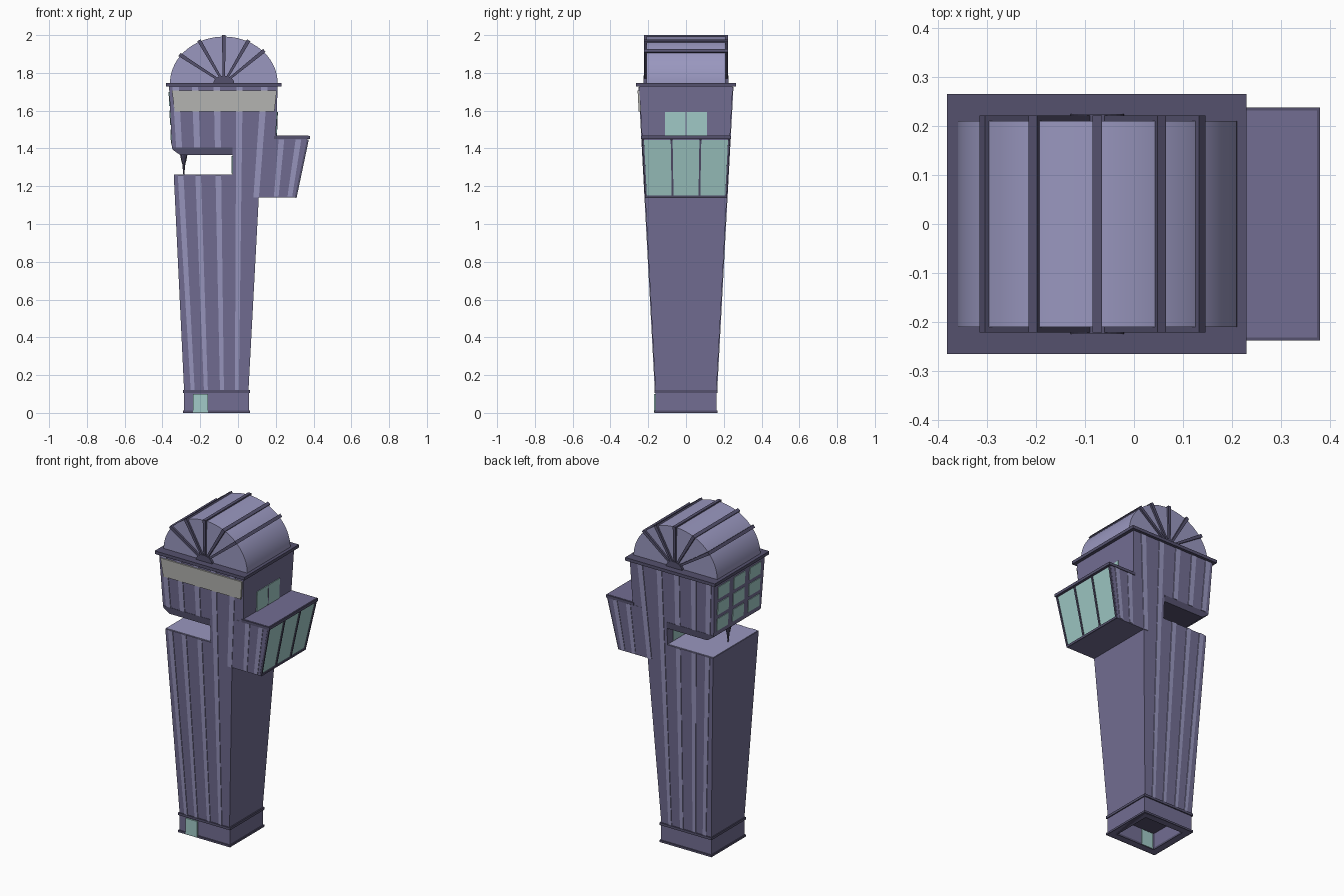
import bpy, bmesh, math
from mathutils import Vector

if "Cube" in bpy.data.objects:
    bpy.data.objects.remove(bpy.data.objects["Cube"])

def material(name, rgb):
    m = bpy.data.materials.new(name)
    m.diffuse_color = (*rgb, 1)
    m.use_nodes = True
    m.node_tree.nodes["Principled BSDF"].inputs["Base Color"].default_value = m.diffuse_color
    return m

BODY = material("body_purple", (.17, .155, .29))
LIGHT = material("light_purple", (.32, .31, .52))
DARK = material("dark_trim", (.09, .083, .155))
GLASS = material("glass", (.36, .60, .58))
PALE = material("pale_panel", (.48, .48, .46))

def wall(z):
    """Half depth of the tapering tower at height z."""
    return .155 + .0535 * z

def make(name, bm, mat):
    bmesh.ops.recalc_face_normals(bm, faces=bm.faces)
    me = bpy.data.meshes.new(name)
    bm.to_mesh(me)
    bm.free()
    me.materials.append(mat)
    ob = bpy.data.objects.new(name, me)
    bpy.context.collection.objects.link(ob)
    return ob

def loft(name, a, b, mat):
    """Solid between two matching polygons."""
    bm = bmesh.new()
    va = [bm.verts.new(p) for p in a]
    vb = [bm.verts.new(p) for p in b]
    bm.faces.new(va)
    bm.faces.new(vb)
    for i in range(len(va)):
        j = (i + 1) % len(va)
        bm.faces.new((va[i], va[j], vb[j], vb[i]))
    return make(name, bm, mat)

def slab(name, pts, depth, mat):
    return loft(name, pts, [Vector(p) + Vector(depth) for p in pts], mat)

def tapered(name, profile, mat, off=0):
    """Front profile (x, z) running through the tower with its depth taper."""
    return loft(name, [(x, -wall(z) - off, z) for x, z in profile],
                [(x, wall(z) + off, z) for x, z in profile], mat)

def extrude(name, profile, y0, y1, mat):
    return loft(name, [(x, y0, z) for x, z in profile], [(x, y1, z) for x, z in profile], mat)

def box(name, x0, x1, y0, y1, z0, z1, mat):
    return extrude(name, [(x0, z0), (x1, z0), (x1, z1), (x0, z1)], y0, y1, mat)

def ring(name, x0, x1, y, z0, z1, t, mat):
    """Rectangular frame open through the middle."""
    bm = bmesh.new()
    loops = []
    for d, z in ((0, z0), (0, z1), (t, z1), (t, z0)):
        loops.append([bm.verts.new(p) for p in ((x0 + d, -y + d, z), (x1 - d, -y + d, z),
                                                (x1 - d, y - d, z), (x0 + d, y - d, z))])
    for k in range(4):
        a, b = loops[k], loops[(k + 1) % 4]
        for i in range(4):
            j = (i + 1) % 4
            bm.faces.new((a[i], a[j], b[j], b[i]))
    return make(name, bm, mat)

# Hollow base, its trims and the door
ring("base_wall", -.285, .057, .161, 0, .11, .035, BODY)
ring("base_foot_trim", -.291, .063, .168, 0, .012, .045, DARK)
box("base_top_trim", -.291, .063, -.168, .168, .105, .12, DARK)
box("door", -.238, -.16, -.169, -.12, .002, .1, GLASS)

# Tower with the balcony notch
tapered("tower", [(-.285, .11), (.055, .11), (.11, 1.14), (.125, 1.45), (.2, 1.45), (.21, 1.73),
                  (-.365, 1.73), (-.35, 1.4), (-.03, 1.4), (-.03, 1.26), (-.34, 1.26)], BODY)
tapered("notch_ceiling", [(-.35, 1.405), (-.345, 1.392), (-.305, 1.365), (-.03, 1.365), (-.03, 1.405)], DARK, .002)
slab("notch_floor", [(-.338, -.218, 1.26), (-.03, -.218, 1.26), (-.03, .218, 1.26), (-.338, .218, 1.26)],
     (0, 0, .003), LIGHT)
slab("notch_window", [(-.03, -.17, 1.268), (-.03, .17, 1.268), (-.03, .17, 1.36), (-.03, -.17, 1.36)],
     (-.004, 0, 0), GLASS)

# Hanging spike under the notch ceiling
for nm, r1, r2, z0, z1 in (("spike_holder", .012, .022, 1.325, 1.375), ("spike_tip", .002, .01, 1.255, 1.33)):
    bm = bmesh.new()
    bmesh.ops.create_cone(bm, cap_ends=True, segments=10, radius1=r1, radius2=r2, depth=z1 - z0)
    bmesh.ops.translate(bm, verts=bm.verts, vec=(-.287, 0, (z0 + z1) / 2))
    make(nm, bm, DARK)

# Light vertical strips on the front and back walls
def strip(name, x0, x1, za, zb, w0=.021, w1=.034):
    """Strip whose centre runs from x0 at z .12 to x1 at z 1.73, cut to za..zb."""
    def edge(z, s):
        t = (z - .12) / 1.61
        return x0 + (x1 - x0) * t + s * (w0 + (w1 - w0) * t) / 2
    for side, s in (("front", -1), ("back", 1)):
        pts = [(edge(z, e), s * wall(z), z) for z, e in ((za, -1), (za, 1), (zb, 1), (zb, -1))]
        slab(f"{name}_{side}", pts, (0, s * .004, 0), LIGHT)

for i, (x0, x1) in enumerate(((-.24, -.33), (-.17, -.228), (-.085, -.112))):
    strip(f"shaft_strip_{i}", x0, x1, .12, 1.26)
    strip(f"upper_strip_{i}", x0, x1, 1.406, 1.725)
strip("long_strip", -.006, .008, .12, 1.725)
strip("side_strip", .02, .14, 1.14, 1.725)

# Slanted lookout pod on the right
def pod_x(z):
    return .30 + .21 * (z - 1.14)

tapered("pod", [(.10, 1.14), (.30, 1.14), (pod_x(1.45), 1.45), (.11, 1.45)], BODY, .001)
for i, (xa, xb) in enumerate(((.19, .215), (.262, .305))):
    for s in (-1, 1):
        pts = [(x, s * wall(z), z) for x, z in ((xa, 1.145), (xa + .025, 1.145), (xb + .03, 1.448), (xb, 1.448))]
        slab(f"pod_strip_{i}", pts, (0, s * .004, 0), LIGHT)
box("pod_roof", .19, .38, -.238, .238, 1.449, 1.466, DARK)
slab("pod_roof_top", [(.2, -.232, 1.466), (.374, -.232, 1.466), (.374, .232, 1.466), (.2, .232, 1.466)],
     (0, 0, .002), BODY)

def pod_panel(name, ya, yb, za, zb, thick, mat):
    """Panel on the sloping face; ya, yb are fractions of the wall depth."""
    slab(name, [(pod_x(z), f * wall(z), z) for f, z in ((ya, za), (yb, za), (yb, zb), (ya, zb))],
         (thick, 0, -.2 * thick), mat)

pod_panel("pod_glass", -.97, .97, 1.15, 1.445, .004, GLASS)
for i, f in enumerate((-.98, -.327, .327, .98)):
    pod_panel(f"pod_mullion_{i}", f - .022, f + .022, 1.142, 1.448, .01, DARK)
pod_panel("pod_sill", -1, 1, 1.14, 1.152, .01, DARK)

# Window over the pod, with a centre bar
def right_x(z):
    return .2 + (z - 1.45) * .0357

for nm, ya, yb, t, mat in (("upper_window", -.11, .11, .004, GLASS), ("upper_window_bar", -.003, .003, .006, BODY)):
    slab(nm, [(right_x(z), y, z) for y, z in ((ya, 1.468), (yb, 1.468), (yb, 1.592), (ya, 1.592))], (t, 0, 0), mat)

# Three by three windows on the left
def left_x(z):
    return -.35 - .0455 * (z - 1.4)

for r in range(3):
    for c in (-1, 0, 1):
        za, zb, yc = 1.425 + r * .1, 1.5 + r * .1, c * .152
        slab(f"left_window_{r}_{c + 1}", [(left_x(z), yc + d, z) for d, z in
             ((-.054, za), (.054, za), (.054, zb), (-.054, zb))], (-.004, 0, 0), GLASS)

# Blank pale panel on the front
slab("front_panel", [(x, -wall(z), z) for x, z in ((-.335, 1.595), (.193, 1.595), (.205, 1.707), (-.35, 1.707))],
     (0, -.01, 0), PALE)

# Cornice and barrel roof
box("cornice", -.382, .23, -.265, .265, 1.727, 1.746, DARK)
CX, CZ, RX, RZ = -.075, 1.745, .285, .247

def arc(rx, rz, n):
    return [(CX + rx * math.cos(math.pi * i / n), CZ + rz * math.sin(math.pi * i / n)) for i in range(n + 1)]

dome = extrude("barrel_roof", arc(RX, RZ, 36), -.21, .21, LIGHT)
bpy.context.view_layer.objects.active = dome
dome.select_set(True)
bpy.ops.object.shade_smooth_by_angle(angle=math.radians(30))
dome.select_set(False)
for s in (-1, 1):
    extrude("roof_hub", arc(.055, .04, 12), s * .205, s * .225, DARK)

# Ribs: a spoke on each end joined by a bar over the roof
for i, deg in enumerate((147, 120, 90, 60, 39)):
    d = Vector((math.cos(math.radians(deg)), math.sin(math.radians(deg))))
    n = Vector((-d.y, d.x))
    c = Vector((CX, CZ))
    r = 1 / math.sqrt((d.x / RX) ** 2 + (d.y / RZ) ** 2)

    def bar(r0, r1, w0, w1):
        return [c + d * r0 - n * w0, c + d * r1 - n * w1, c + d * r1 + n * w1, c + d * r0 + n * w0]

    for s in (-1, 1):
        extrude(f"roof_spoke_{i}", bar(.03, r + .007, .006, .01), s * .205, s * .222, DARK)
    extrude(f"roof_rib_{i}", bar(r - .012, r + .008, .01, .01), -.222, .222, DARK)
